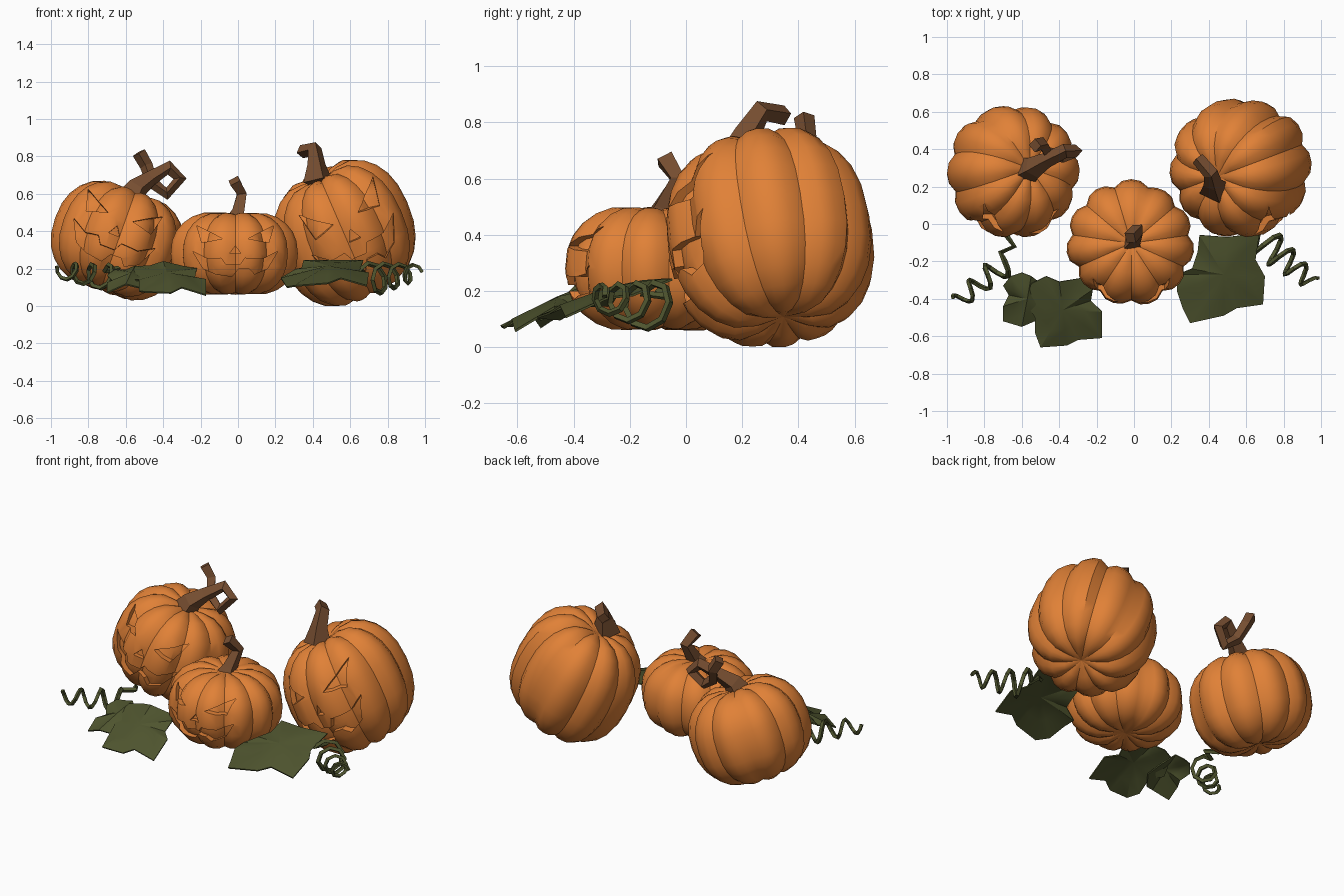
import bpy, bmesh, math, random
from mathutils import Vector, Matrix

if "Cube" in bpy.data.objects:
    bpy.data.objects.remove(bpy.data.objects["Cube"])

random.seed(4)


def material(name, rgb):
    m = bpy.data.materials.new(name)
    m.diffuse_color = (*rgb, 1)
    m.use_nodes = True
    m.node_tree.nodes["Principled BSDF"].inputs["Base Color"].default_value = m.diffuse_color
    return m


ORANGE = material("pumpkin orange", (0.75, 0.22, 0.038))
BROWN = material("stem brown", (0.18, 0.075, 0.03))
GREEN = material("leaf green", (0.078, 0.09, 0.028))


def to_object(name, bm, mat):
    bmesh.ops.recalc_face_normals(bm, faces=bm.faces)
    me = bpy.data.meshes.new(name)
    bm.to_mesh(me)
    bm.free()
    me.materials.append(mat)
    ob = bpy.data.objects.new(name, me)
    bpy.context.collection.objects.link(ob)
    return ob


def activate(ob):
    bpy.ops.object.select_all(action='DESELECT')
    ob.select_set(True)
    bpy.context.view_layer.objects.active = ob


# Ribbed, slightly squared globe with a dimple at top and bottom
def gourd(name, R, H, ribs, scale=1.0, wobble=None):
    bm = bmesh.new()
    segs, rows, e = ribs * 4, 14, 2 / 2.35
    rings = []
    for j in range(1, rows):
        phi = math.pi * (j / rows - 0.5)
        r = R * math.cos(phi) ** e
        z = math.copysign(H * abs(math.sin(phi)) ** e, phi)
        z *= 1 - 0.16 * math.exp(-(r / (0.35 * R)) ** 2)
        ring = []
        for i in range(segs):
            a = 2 * math.pi * i / segs
            lump = 1 - 0.09 * (1 - abs(math.sin(a * ribs / 2))) ** 1.3
            lump *= wobble[i // 4]
            ring.append(bm.verts.new(Vector((r * lump * math.sin(a), -r * lump * math.cos(a),
                                             z * (0.5 + 0.5 * lump))) * scale))
        rings.append(ring)
    for lo, hi in zip(rings, rings[1:]):
        for i in range(segs):
            k = (i + 1) % segs
            bm.faces.new((lo[i], lo[k], hi[k], hi[i]))
    for ring, s in ((rings[0], -1), (rings[-1], 1)):
        pole = bm.verts.new((0, 0, s * H * 0.82 * scale))
        for i in range(segs):
            bm.faces.new((ring[i], ring[(i + 1) % segs], pole))
    return to_object(name, bm, ORANGE)


# Prisms in the shape of eyes, nose and toothed grin
EYE = [(0.2, 0.33), (0.6, 0.62), (0.52, 0.24)]
NOSE = [(-0.09, 0.0), (0.09, 0.0), (0, 0.17)]
MOUTH = [(-0.66, 0.05), (-0.42, -0.12), (-0.22, -0.1), (-0.15, -0.24), (0.08, -0.24),
         (0.15, -0.1), (0.42, -0.12), (0.66, 0.05), (0.5, -0.33), (0.3, -0.45),
         (0.22, -0.33), (0.05, -0.33), (-0.05, -0.5), (-0.3, -0.45), (-0.5, -0.33)]


def face_cutter(R, H, shift):
    bm = bmesh.new()
    for shape in (EYE, [(-x, z) for x, z in EYE], NOSE, MOUTH):
        rows = [[bm.verts.new((x * R + shift, y, z * H)) for x, z in shape] for y in (-1, -0.05)]
        bm.faces.new(rows[0])
        bm.faces.new(rows[1][::-1])
        for i in range(len(shape)):
            k = (i + 1) % len(shape)
            bm.faces.new((rows[0][i], rows[1][i], rows[1][k], rows[0][k]))
    return to_object("face_cutter", bm, ORANGE)


# Carved pumpkin: cut the face, keep a core as the bottom of the cuts, tilt, fit to size
def pumpkin(name, lo, hi, R, H, ribs, lean_x, lean_front, shift):
    wobble = [1 + random.uniform(-0.025, 0.025) for _ in range(ribs)]
    body = gourd(name, R, H, ribs, 1.0, wobble)
    core = gourd("core", R, H, ribs, 0.91, wobble)
    cutter = face_cutter(R, H, shift)
    activate(body)
    for tool, op in ((cutter, 'DIFFERENCE'), (core, 'UNION')):
        tool.hide_render = True
        m = body.modifiers.new("carve", 'BOOLEAN')
        m.object, m.operation, m.solver = tool, op, 'EXACT'
        bpy.ops.object.modifier_apply(modifier=m.name)
        bpy.data.objects.remove(tool)
    me = body.data
    me.transform(Matrix.Rotation(math.radians(lean_x), 4, 'Y')
                 @ Matrix.Rotation(math.radians(lean_front), 4, 'X'))
    for ax in range(3):
        vals = [v.co[ax] for v in me.vertices]
        a, b = min(vals), max(vals)
        for v in me.vertices:
            v.co[ax] = lo[ax] + (v.co[ax] - a) / (b - a) * (hi[ax] - lo[ax])
    activate(body)
    bpy.ops.object.shade_smooth_by_angle(angle=math.radians(38))


pumpkin("left_pumpkin", (-1.0, -0.07, 0.03), (-0.29, 0.63, 0.67), 0.35, 0.3, 10, 20, -4, -0.03)
pumpkin("middle_pumpkin", (-0.36, -0.43, 0.06), (0.32, 0.24, 0.5), 0.34, 0.22, 11, 0, 0, 0)
pumpkin("right_pumpkin", (0.19, -0.07, 0.0), (0.95, 0.67, 0.78), 0.37, 0.36, 10, -25, 9, 0.04)


# Square tubes for stems and tendrils; each point is x, y, z, radius
def tube(name, pts, mat):
    cu = bpy.data.curves.new(name, 'CURVE')
    cu.dimensions = '3D'
    cu.bevel_depth = 1.0
    cu.bevel_resolution = 0
    cu.use_fill_caps = True
    sp = cu.splines.new('POLY')
    sp.use_smooth = False
    sp.points.add(len(pts) - 1)
    for p, (x, y, z, r) in zip(sp.points, pts):
        p.co = (x, y, z, 1)
        p.radius = r
    cu.materials.append(mat)
    ob = bpy.data.objects.new(name, cu)
    bpy.context.collection.objects.link(ob)
    activate(ob)
    bpy.ops.object.convert(target='MESH')


tube("left_stem", [(-0.58, 0.28, 0.56, .085), (-0.54, 0.3, 0.63, .06), (-0.47, 0.34, 0.68, .042),
                   (-0.37, 0.39, 0.74, .038), (-0.31, 0.39, 0.68, .035), (-0.38, 0.36, 0.60, .033),
                   (-0.46, 0.38, 0.66, .033), (-0.49, 0.43, 0.75, .035), (-0.53, 0.42, 0.82, .037)], BROWN)
tube("middle_stem", [(-0.02, -0.1, 0.43, .08), (0.0, -0.08, 0.5, .045), (0.02, -0.03, 0.6, .036),
                     (-0.02, -0.075, 0.67, .04)], BROWN)
tube("right_stem", [(0.43, 0.19, 0.66, .085), (0.42, 0.22, 0.76, .05), (0.41, 0.27, 0.84, .04),
                    (0.34, 0.35, 0.825, .036)], BROWN)


# Tendrils: a short lead followed by a coil that tightens toward its tip
def tendril(name, lead, start, end, r0, r1, turns):
    a, b = Vector(start), Vector(end)
    d = (b - a).normalized()
    side = d.cross(Vector((0, 0, 1))).normalized()
    up = side.cross(d)
    pts = [(*p, 0.015) for p in lead]
    n = int(turns * 8)
    for i in range(n + 1):
        t = i / n
        ang = 2 * math.pi * turns * t + 0.6
        r = r0 + (r1 - r0) * t
        p = a.lerp(b, t) + side * r * math.cos(ang) + up * r * math.sin(ang)
        pts.append((*p, 0.015 - 0.003 * t))
    tube(name, pts, GREEN)


tendril("left_tendril", [(-0.69, -0.05, 0.18), (-0.64, -0.12, 0.2)],
        (-0.68, -0.2, 0.15), (-0.95, -0.42, 0.19), 0.07, 0.04, 3)
tendril("right_tendril", [(0.62, -0.1, 0.2), (0.67, -0.06, 0.18)],
        (0.7, -0.1, 0.14), (0.96, -0.32, 0.18), 0.09, 0.04, 3.4)


# Leaves: lobed outline, sloped toward the front and folded along the midrib
def leaf(name, outline, cx, cy, z0, slope, fold):
    bm = bmesh.new()

    def put(x, y, drop):
        z = z0 + slope * (y - cy) - fold * abs(x - cx) - drop
        return bm.verts.new((x, y, max(0.06, min(z, 0.245))))

    mid = put(cx, cy, 0)
    inner = [put(cx + (x - cx) * .55, cy + (y - cy) * .55, 0.012 * (i % 2)) for i, (x, y) in enumerate(outline)]
    outer = [put(x, y, 0.025 * (i % 2)) for i, (x, y) in enumerate(outline)]
    n = len(outline)
    for i in range(n):
        k = (i + 1) % n
        bm.faces.new((mid, inner[i], inner[k]))
        bm.faces.new((inner[i], outer[i], outer[k], inner[k]))
    ob = to_object(name, bm, GREEN)
    activate(ob)
    m = ob.modifiers.new("thickness", 'SOLIDIFY')
    m.thickness = 0.008
    bpy.ops.object.modifier_apply(modifier=m.name)
    bpy.ops.object.shade_smooth_by_angle(angle=math.radians(30))


leaf("right_leaf", [(0.35, -0.06), (0.5, -0.07), (0.67, -0.05), (0.65, -0.19), (0.7, -0.28),
                    (0.69, -0.43), (0.55, -0.45), (0.48, -0.49), (0.3, -0.53), (0.26, -0.45),
                    (0.23, -0.36), (0.23, -0.27), (0.31, -0.24), (0.34, -0.15)],
     0.48, -0.27, 0.215, 0.3, 0.15)
leaf("left_leaf", [(-0.55, -0.32), (-0.47, -0.28), (-0.4, -0.31), (-0.28, -0.29), (-0.22, -0.35),
                   (-0.23, -0.41), (-0.17, -0.47), (-0.17, -0.61), (-0.3, -0.62), (-0.36, -0.65),
                   (-0.5, -0.66), (-0.53, -0.58), (-0.53, -0.5), (-0.58, -0.42)],
     -0.38, -0.46, 0.18, 0.42, 0.15)
leaf("left_leaf_side_lobe", [(-0.66, -0.28), (-0.6, -0.26), (-0.55, -0.28), (-0.48, -0.33), (-0.48, -0.45),
                             (-0.53, -0.52), (-0.6, -0.55), (-0.7, -0.52), (-0.7, -0.44), (-0.67, -0.38),
                             (-0.7, -0.33)],
     -0.57, -0.4, 0.18, 0.35, 0.3)
